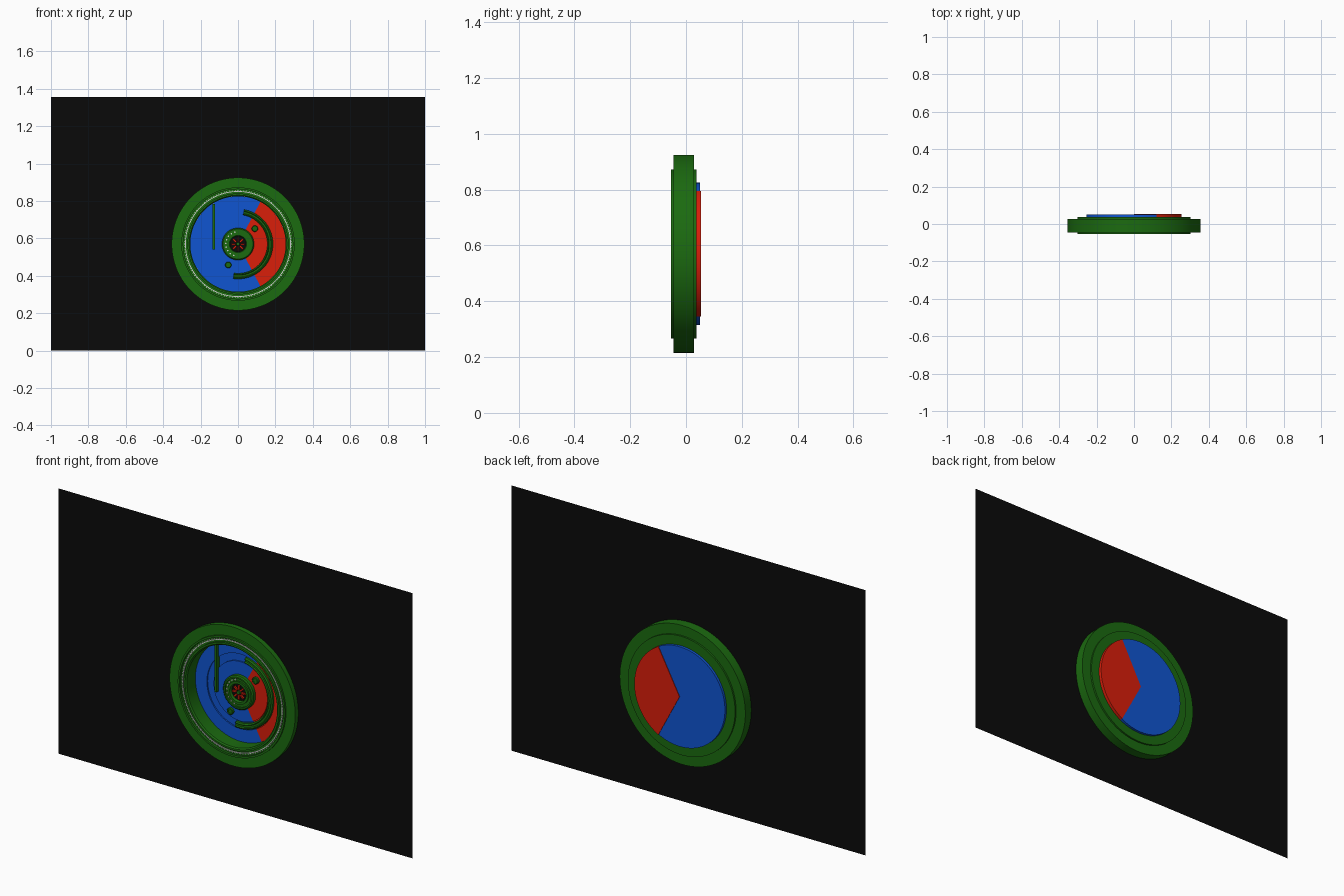
import bpy, bmesh, math

if "Cube" in bpy.data.objects:
    bpy.data.objects.remove(bpy.data.objects["Cube"])

CZ = 0.57            # height of the wheel axis
GREEN = (0.011, 0.145, 0.005, 1)
BLUE = (0.005, 0.09, 0.64, 1)
RED = (0.70, 0.013, 0.003, 1)
BLACK = (0.003, 0.003, 0.003, 1)
mats = {}


def finish(bm, name, color=None, smooth=True):
    bmesh.ops.remove_doubles(bm, verts=bm.verts, dist=1e-5)
    bmesh.ops.recalc_face_normals(bm, faces=bm.faces)
    me = bpy.data.meshes.new(name)
    bm.to_mesh(me)
    bm.free()
    ob = bpy.data.objects.new(name, me)
    bpy.context.collection.objects.link(ob)
    if color:
        if color not in mats:
            mats[color] = bpy.data.materials.new(name + "_paint")
            mats[color].diffuse_color = color
        me.materials.append(mats[color])
    if smooth:
        bpy.ops.object.select_all(action='DESELECT')
        ob.select_set(True)
        bpy.context.view_layer.objects.active = ob
        bpy.ops.object.shade_smooth_by_angle(angle=math.radians(30))
    return ob


def lathe(name, profile, color=None, a0=0, a1=360, steps=96, cx=0, cz=CZ):
    """Revolve a closed (radius, y) profile about the y axis; cap partial turns."""
    bm = bmesh.new()
    full = a1 - a0 >= 360
    rings = []
    for i in range(steps if full else steps + 1):
        a = math.radians(a0 + (a1 - a0) * i / steps)
        rings.append([bm.verts.new((cx + r * math.cos(a), y, cz + r * math.sin(a)))
                      for r, y in profile])
    n = len(profile)
    for i in range(steps):
        p, q = rings[i], rings[(i + 1) % len(rings)]
        for j in range(n):
            k = (j + 1) % n
            if profile[j][0] == 0 and profile[k][0] == 0:
                continue
            bm.faces.new((p[j], p[k], q[k], q[j]))
    if not full:
        bm.faces.new(rings[0])
        bm.faces.new(rings[-1])
    return finish(bm, name, color)


def band(r0, r1, y0, y1):
    return [(r0, y0), (r1, y0), (r1, y1), (r0, y1)]


def box(bm, cx, cy, cz, sx, sy, sz, turn=0):
    from mathutils import Matrix
    m = (Matrix.Translation((cx, cy, cz)) @ Matrix.Rotation(-turn, 4, 'Y')
         @ Matrix.Diagonal((sx, sy, sz, 1)))
    bmesh.ops.create_cube(bm, size=1, matrix=m)


# thin backing panel with a round opening hidden inside the rim
bm = bmesh.new()
N = 96
loops = [[(-1, 0), (1, 0), (1, 1.355), (-1, 1.355)],
         [(0.30 * math.cos(2 * math.pi * i / N), CZ + 0.30 * math.sin(2 * math.pi * i / N))
          for i in range(N)]]
edges = []
for pts in loops:
    vs = [bm.verts.new((x, -0.02, z)) for x, z in pts]
    edges += [bm.edges.new((vs[i - 1], vs[i])) for i in range(len(vs))]
bmesh.ops.triangle_fill(bm, edges=edges, use_beauty=True, normal=(0, -1, 0))
finish(bm, "back_panel", BLACK, smooth=False)

# stepped outer rim with a channel in its front face
lathe("outer_rim", [
    (0.355, -0.045), (0.355, 0.028), (0.303, 0.028), (0.303, 0.037),
    (0.255, 0.037), (0.255, -0.048), (0.261, -0.054), (0.270, -0.054),
    (0.270, -0.042), (0.293, -0.042), (0.293, -0.054), (0.303, -0.054),
    (0.303, -0.045)], GREEN, steps=128)

# pale scale ring and tick marks in the channel
lathe("scale_ring", band(0.279, 0.283, -0.046, -0.041), steps=128)
bm = bmesh.new()
for i in range(120):
    a = 2 * math.pi * i / 120
    box(bm, 0.285 * math.cos(a), -0.043, CZ + 0.285 * math.sin(a), 0.008, 0.004, 0.003, a)
finish(bm, "scale_ticks", smooth=False)


# face disc: two coloured sectors with a circular groove
def face(back):
    return [(0, 0.02), (0.152, 0.02), (0.152, 0.027), (0.19, 0.027),
            (0.19, 0.02), (0.255, 0.02), (0.255, back), (0, back)]


lathe("blue_face", face(0.050), BLUE, 62, 298, 64)
lathe("red_face", face(0.053), RED, -62, 62, 36)

# raised half-round track and its end stops
lathe("half_track", [(0.157, 0.027), (0.157, 0.014), (0.163, 0.009), (0.167, 0.014),
                     (0.176, 0.014), (0.180, 0.009), (0.187, 0.014), (0.187, 0.027)],
      GREEN, -98, 80, 56)

# stepped hub
lathe("hub", [(0.086, 0.022), (0.086, 0.003), (0.080, -0.002), (0.073, -0.002),
              (0.073, 0.006), (0.058, 0.006), (0.058, -0.002), (0.046, -0.002),
              (0.043, 0.004), (0.043, 0.022)], GREEN, steps=64)
lathe("hub_well", [(0, 0.012), (0.044, 0.012), (0.044, 0.022), (0, 0.022)], BLACK, steps=48)
lathe("hub_pin", [(0, 0.0), (0.008, 0.0), (0.010, 0.003), (0.010, 0.014), (0, 0.014)],
      GREEN, steps=24)

# ring of red blades inside the hub
bm = bmesh.new()
for i in range(8):
    a = 2 * math.pi * i / 8
    box(bm, 0.025 * math.cos(a), 0.008, CZ + 0.025 * math.sin(a), 0.022, 0.01, 0.008, a)
finish(bm, "hub_blades", RED, smooth=False)

# pale studs along the left of the hub
for i in range(9):
    a = math.radians(105 + 18 * i)
    lathe("hub_stud", [(0, 0.002), (0.004, 0.002), (0.004, 0.008), (0, 0.008)], None,
          steps=12, cx=0.0655 * math.cos(a), cz=CZ + 0.0655 * math.sin(a))

# two face screws
for x, z in ((0.09, 0.652), (-0.052, 0.458)):
    lathe("face_screw", [(0, 0.009), (0.008, 0.009), (0.008, 0.006), (0.014, 0.006),
                         (0.017, 0.009), (0.017, 0.024), (0, 0.024)],
          GREEN, steps=24, cx=x, cz=z)

# upright pointer bar
bm = bmesh.new()
box(bm, -0.129, 0.014, 0.662, 0.012, 0.024, 0.245)
finish(bm, "pointer_bar", GREEN, smooth=False)

for m in bpy.data.materials:
    if m.users and not m.is_grease_pencil:
        m.use_nodes = True
        m.node_tree.nodes["Principled BSDF"].inputs["Base Color"].default_value = m.diffuse_color
